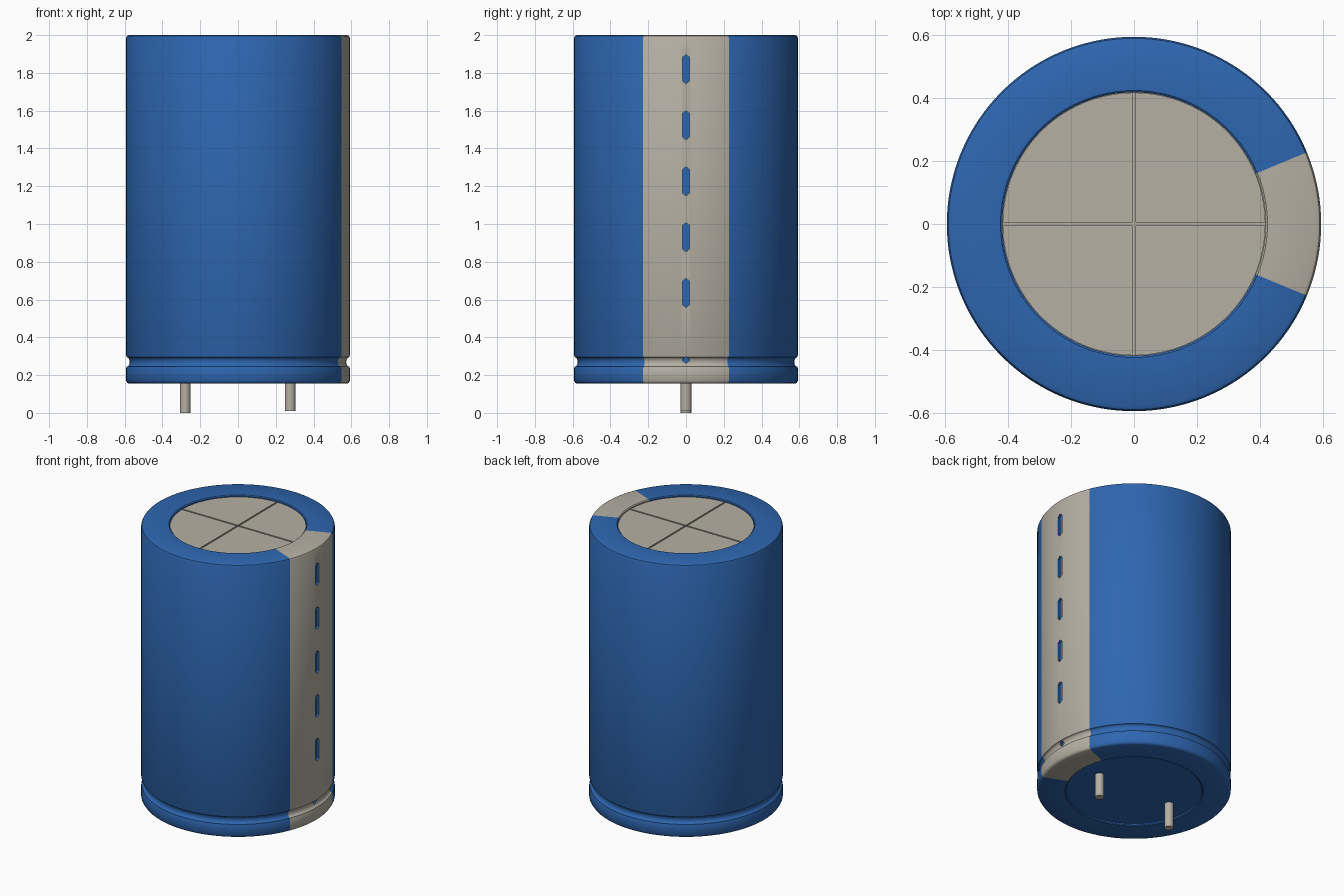
import bpy, bmesh, math
from mathutils import Matrix

cube = bpy.data.objects.get("Cube")
if cube:
    bpy.data.objects.remove(cube, do_unlink=True)


def material(name, rgb):
    m = bpy.data.materials.new(name)
    m.use_nodes = True
    m.diffuse_color = (*rgb, 1)
    m.node_tree.nodes["Principled BSDF"].inputs["Base Color"].default_value = (*rgb, 1)
    return m


BLUE = material("sleeve blue", (0.027, 0.133, 0.434))
GREY = material("warm grey", (0.464, 0.434, 0.368))


def make_object(name, bm, mats, smooth=True):
    bmesh.ops.recalc_face_normals(bm, faces=bm.faces[:])
    mesh = bpy.data.meshes.new(name)
    bm.to_mesh(mesh)
    bm.free()
    for m in mats:
        mesh.materials.append(m)
    ob = bpy.data.objects.new(name, mesh)
    bpy.context.collection.objects.link(ob)
    if smooth:
        smooth_shade(ob)
    return ob


def smooth_shade(ob):
    bpy.ops.object.select_all(action="DESELECT")
    ob.select_set(True)
    bpy.context.view_layer.objects.active = ob
    bpy.ops.object.shade_smooth_by_angle(angle=math.radians(35))


def prism(bm, outline, depth):
    """Extrude a closed outline by the depth vector."""
    face = bm.faces.new([bm.verts.new(p) for p in outline])
    new = bmesh.ops.extrude_face_region(bm, geom=[face])["geom"]
    bmesh.ops.translate(bm, vec=depth, verts=[v for v in new if isinstance(v, bmesh.types.BMVert)])


# Can body: lathed profile with rolled edges, crimp groove and recessed ends
R, RI, SEG = 0.593, 0.417, 128
profile = [(0, 0.168), (RI, 0.168), (RI, 0.16), (RI + 0.006, 0.155),
           (0.577, 0.155), (0.586, 0.159), (R, 0.17), (R, 0.234), (0.59, 0.241)]
profile += [(0.59 - 0.017 * math.sin(math.pi * i / 8), 0.27 - 0.025 * math.cos(math.pi * i / 8))
            for i in range(9)]
profile += [(0.59, 0.299), (R, 0.306), (R, 1.985), (0.588, 1.995), (0.578, 2.0),
            (RI + 0.006, 2.0), (RI, 1.995), (RI, 1.975), (0, 1.975)]
bm = bmesh.new()
verts = [bm.verts.new((r, 0, z)) for r, z in profile]
edges = [bm.edges.new(pair) for pair in zip(verts, verts[1:])]
bmesh.ops.spin(bm, geom=verts + edges, axis=(0, 0, 1), cent=(0, 0, 0),
               angle=math.tau, steps=SEG, use_duplicate=False)
bmesh.ops.remove_doubles(bm, verts=bm.verts[:], dist=0.0002)

# Polarity stripe is a wedge on the +x side; the floor under the lid is grey
for f in bm.faces:
    c = f.calc_center_median()
    on_wall = c.xy.length > RI - 0.01
    in_stripe = abs(math.atan2(c.y, c.x)) < math.radians(22.5)
    f.material_index = int(in_stripe if on_wall else c.z > 1)
body = make_object("can_body", bm, [BLUE, GREY], smooth=False)

# Minus marks: pointed slots cut through the stripe, showing blue
bm = bmesh.new()
marks = [(0.28, 0.018, 0.563)] + [(z, 0.077, 0.578) for z in (0.635, 0.93, 1.226, 1.523, 1.82)]
for z, h, inner in marks:
    w, tip = 0.018, 0.014
    prism(bm, [(inner, 0, z - h), (inner, w, z - h + tip), (inner, w, z + h - tip),
               (inner, 0, z + h), (inner, -w, z + h - tip), (inner, -w, z - h + tip)], (0.1, 0, 0))
cutter = make_object("mark_cutter", bm, [BLUE], smooth=False)
cutter.hide_render = True
mod = body.modifiers.new("minus_marks", "BOOLEAN")
mod.operation, mod.solver, mod.object = "DIFFERENCE", "EXACT", cutter
bpy.context.view_layer.objects.active = body
bpy.ops.object.modifier_apply(modifier=mod.name)
bpy.data.objects.remove(cutter, do_unlink=True)
smooth_shade(body)

# Lid: four raised quadrants with a cross-shaped vent groove between them
GAP, RL = 0.005, RI - 0.001
start = math.asin(GAP / RL)
arc = [start + (math.pi / 2 - 2 * start) * i / 32 for i in range(33)]
bm = bmesh.new()
outline = [(GAP, GAP, 1.974)] + [(RL * math.cos(a), RL * math.sin(a), 1.974) for a in arc]
prism(bm, outline, (0, 0, 0.015))
quarter = bm.verts[:] + bm.edges[:] + bm.faces[:]
for k in range(1, 4):
    new = bmesh.ops.duplicate(bm, geom=quarter)["geom"]
    bmesh.ops.rotate(bm, cent=(0, 0, 0), matrix=Matrix.Rotation(k * math.pi / 2, 3, "Z"),
                     verts=[v for v in new if isinstance(v, bmesh.types.BMVert)])
make_object("vent_lid", bm, [GREY])

# Two lead pins, the +x one slightly shorter
for name, x, z0 in (("left_pin", 0.276, 0.01), ("right_pin", -0.28, 0.0)):
    bm = bmesh.new()
    top = 0.18
    bmesh.ops.create_cone(bm, cap_ends=True, segments=32, radius1=0.028, radius2=0.028,
                          depth=top - z0, matrix=Matrix.Translation((x, 0, (top + z0) / 2)))
    make_object(name, bm, [GREY])
